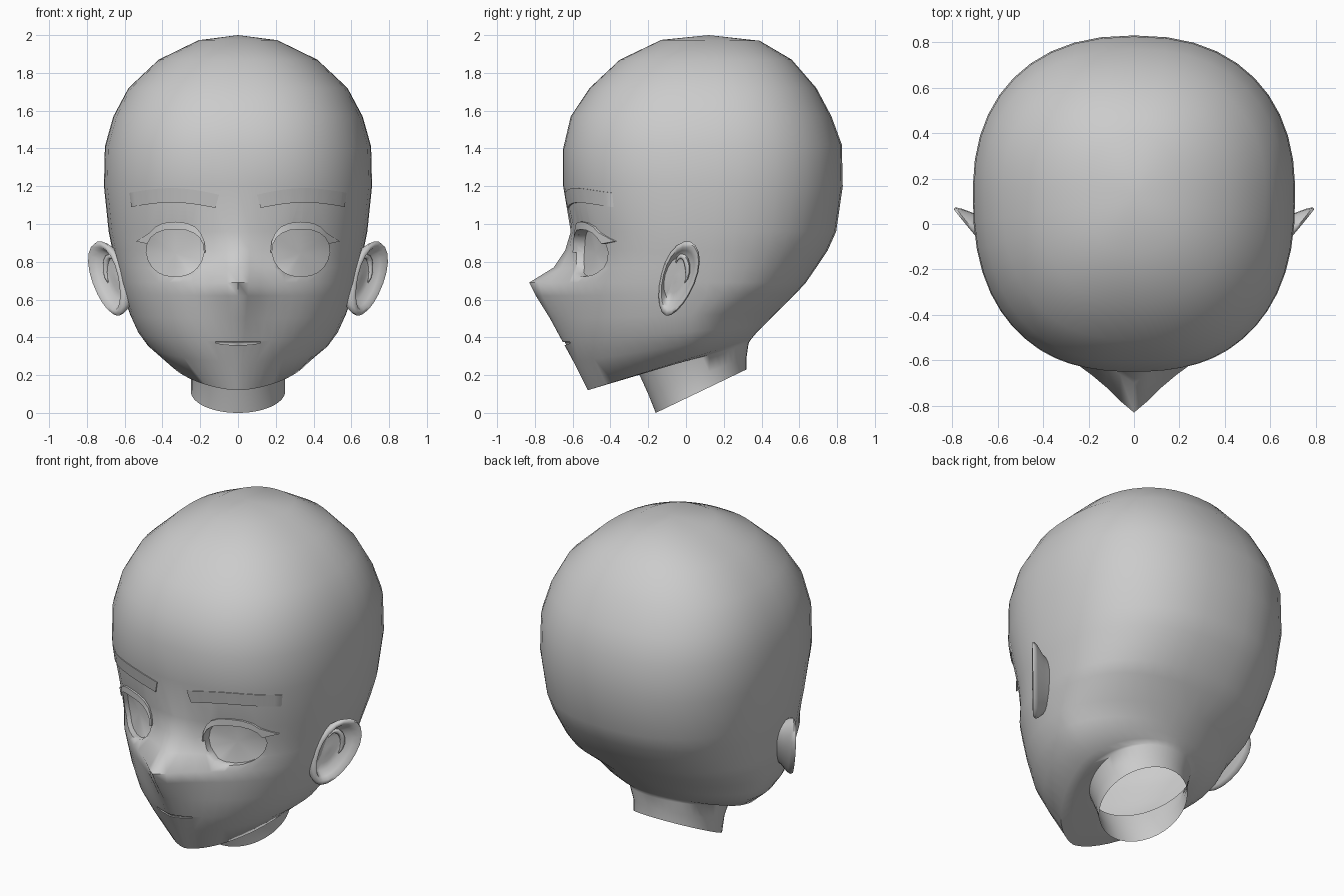
import bpy, bmesh, math
from mathutils import Vector
from mathutils.bvhtree import BVHTree

if "Cube" in bpy.data.objects:
    bpy.data.objects.remove(bpy.data.objects["Cube"])

grey = bpy.data.materials.new("plain grey")
grey.diffuse_color = (0.6, 0.6, 0.6, 1)
grey.use_nodes = True
grey.node_tree.nodes["Principled BSDF"].inputs["Base Color"].default_value = grey.diffuse_color


def make(name, verts, faces, angle=55):
    me = bpy.data.meshes.new(name)
    me.from_pydata(verts, [], faces)
    bm = bmesh.new()
    bm.from_mesh(me)
    bmesh.ops.remove_doubles(bm, verts=bm.verts, dist=1e-5)
    bmesh.ops.recalc_face_normals(bm, faces=bm.faces)
    bm.to_mesh(me)
    bm.free()
    me.materials.append(grey)
    ob = bpy.data.objects.new(name, me)
    bpy.context.collection.objects.link(ob)
    if angle:
        smooth(ob, angle)
    return ob


def activate(ob):
    bpy.ops.object.select_all(action='DESELECT')
    ob.select_set(True)
    bpy.context.view_layer.objects.active = ob


def smooth(ob, angle):
    activate(ob)
    bpy.ops.object.shade_smooth_by_angle(angle=math.radians(angle))


def loft(rings):
    n = len(rings[0])
    faces = [(r*n + i, r*n + (i+1) % n, (r+1)*n + (i+1) % n, (r+1)*n + i)
             for r in range(len(rings)-1) for i in range(n)]
    return [p for r in rings for p in r], faces


def power(v, e):
    return math.copysign(abs(v)**e, v)


# Head and neck: tilted rings (front y, front z, back y, back z, half width)
RINGS = [
    (-.13, 1.975, .39, 1.97, .21),
    (-.35, 1.87, .56, 1.87, .42),
    (-.51, 1.72, .69, 1.72, .58),
    (-.61, 1.57, .77, 1.57, .66),
    (-.65, 1.40, .825, 1.42, .705),
    (-.65, 1.20, .83, 1.20, .71),
    (-.585, .96, .795, .96, .685),
    (-.57, .86, .75, .86, .665),
    (-.57, .77, .69, .77, .645),
    (-.57, .69, .635, .69, .628),
    (-.58, .62, .58, .63, .61),
    (-.59, .50, .48, .53, .57),
    (-.605, .38, .41, .46, .53),
    (-.575, .27, .37, .42, .48),
    (-.52, .12, .345, .39, .375),
    (-.42, .15, .335, .375, .32),
    (-.25, .21, .33, .36, .275),
    (-.20, .10, .32, .29, .25),
    (-.16, .00, .32, .23, .25),
]
# Nose bulge of the rings from the brow down to the chin
NOSE = dict(zip(range(6, 14), (.025, .07, .13, .26, .215, .13, .05, .02)))
HALF = 24


def ring(index, yf, zf, yb, zb, w):
    jaw, neck = 11 <= index <= 15, index > 15
    yc = .08 if neck else .02 if jaw else .03 + .1*min(zf/1.2, 1)
    nf = 2.0 if neck else 1.5 + .9*min(zf/.7, 1)
    nb = 1.85 if jaw else 2.0 if neck else 2.3
    spread = .19 if index > 8 else .12
    pts = []
    for k in range(2*HALF):
        side = 1 if k <= HALF else -1
        t = math.pi*(min(k, 2*HALF-k)/HALF)**1.25
        c, s = math.cos(t), max(math.sin(t), 0)
        n = nf if c > 0 else nb
        x = w*s**(2/n)
        y = yc + ((yf-yc) if c > 0 else (yb-yc))*abs(c)**(2/n)
        z = zf + (zb-zf)*(y-yf)/(yb-yf)
        if c > 0:
            y -= NOSE.get(index, 0)*math.exp(-(math.hypot(x, .025)-.025)/spread)
        pts.append((side*x, y, z))
    return pts


verts, faces = loft([ring(i, *r) for i, r in enumerate(RINGS)])
N = 2*HALF
crown = len(verts)
verts.append((0, .12, 2.0))
faces += [(crown, (i+1) % N, i) for i in range(N)]
faces.append(tuple(range(crown-N, crown)))      # temporary neck cap
head = make("head", verts, faces, None)
bm = bmesh.new()
bm.from_mesh(head.data)
tree = BVHTree.FromBMesh(bm)
bm.free()


def face_y(x, z):
    hit = tree.ray_cast(Vector((x, -2, z)), Vector((0, 1, 0)))[0]
    return hit.y if hit else -.35


def carve(outline, depth):
    # Recess whose floor follows the face
    n = len(outline)
    cx = sum(p[0] for p in outline)/n
    cz = sum(p[1] for p in outline)/n
    v, f = loft([[(x, -1.2, z) for x, z in outline],
                 [(x, face_y(x, z)+depth, z) for x, z in outline]])
    v.append((cx, face_y(cx, cz)+depth, cz))
    f += [(n+i, n+(i+1) % n, 2*n) for i in range(n)] + [tuple(range(n))]
    cutter = make("recess_cutter", v, f, None)
    cutter.hide_render = True
    mod = head.modifiers.new("recess", 'BOOLEAN')
    mod.operation, mod.solver, mod.object = 'DIFFERENCE', 'EXACT', cutter
    activate(head)
    bpy.ops.object.modifier_apply(modifier=mod.name)
    bpy.data.objects.remove(cutter)


def slab(name, low, high, lift, depth):
    # Strip lying on the face between two edge lines
    rings = []
    for (xa, za), (xb, zb) in zip(low, high):
        ya, yb = face_y(xa, za), face_y(xb, zb)
        rings.append([(xa, ya-lift, za), (xb, yb-lift*.6, zb),
                      (xb, yb+depth, zb), (xa, ya+depth, za)])
    v, f = loft(rings)
    f += [(0, 1, 2, 3), tuple(range(len(v)-4, len(v)))]
    return make(name, v, f, 45)


def eye_point(degrees, rx, rz):
    # Rounded eye shape, narrower towards the bottom
    c, s = math.cos(math.radians(degrees)), math.sin(math.radians(degrees))
    x = rx*power(c, .8)*(1 if s > 0 else 1 + .15*s)
    return (.333 + x, .85 + rz*power(s, .85))


LID = [eye_point(180 - 18*i, .153, .122) for i in range(10)]
LOWER = [eye_point(-18*i, .153, .128) for i in range(10)]
LASH_TOP = [eye_point(180 - 18*i, .161, .162) for i in range(9)] + [(.54, .908)]
# Rows of the ear shell: outline scale, offset from the rim
EAR_RINGS = [(.6, -.16), (.75, -.08), (.95, -.035), (1.0, -.012), (.95, .002),
             (.85, 0), (.76, -.02), (.62, -.05), (.4, -.055), (.12, -.05)]


def ear_x(y, z):
    return .63 + .03*(z-.52) + .82*(y+.12)


def ear_point(a, s):
    # Tilted egg in the side plane
    c, sn = math.cos(a), math.sin(a)
    u = .206*s*sn
    v = s*(.092*c*(1 + .15*sn) + .005*sn + .008)
    return -.05 + .29*u + .957*v, .713 + .957*u - .29*v


for side, label in ((1, "left"), (-1, "right")):
    def flip(pts):
        return [(side*x, z) for x, z in pts]

    # Eye socket and upper lash
    carve(flip(LID + LOWER), .04)
    slab(label + "_eyelash", flip(LID), flip(LASH_TOP), .022, .035)

    # Eyebrow
    us = [i/20 for i in range(21)]
    slab(label + "_eyebrow",
         flip([(.12+.445*u, 1.085+.005*u+.026*math.sin(math.pi*u)) for u in us]),
         flip([(.10+.475*u, 1.155+.010*u+.030*math.sin(math.pi*u)) for u in us]),
         .009, .0005)

    # Ear: flared shell with rolled rim and hollow
    rings = []
    for s, off in EAR_RINGS:
        pts = [ear_point(math.tau*k/20, s) for k in range(20)]
        rings.append([(side*(ear_x(y, z)+off), y, z) for y, z in pts])
    v, f = loft(rings)
    f.append(tuple(range(len(v)-20, len(v))))
    make(label + "_ear", v, f, 60)

    # Small ridge inside the ear
    rings = []
    for i in range(9):
        a = math.radians(-60 + 26*i)
        y, z = -.025+.035*math.cos(a), .755+.075*math.sin(a)
        r = .003+.013*math.sin(math.pi*i/8)
        rings.append([(side*(ear_x(y, z)-.04+r*math.sin(b)),
                       y+r*math.cos(b)*math.cos(a), z+r*math.cos(b)*math.sin(a))
                      for b in [math.tau*k/6 for k in range(6)]])
    v, f = loft(rings)
    make(label + "_ear_ridge", v, f, 60)

# Mouth groove
xs = [-.12+.03*i for i in range(9)]
carve([(x, .359+.7*x*x) for x in xs] + [(x, .375+.1*x*x) for x in reversed(xs)], .01)

# Open the neck
bm = bmesh.new()
bm.from_mesh(head.data)
cap = [f for f in bm.faces if len(f.verts) > 40 and f.calc_center_median().z < .2]
bmesh.ops.delete(bm, geom=cap, context='FACES')
bm.to_mesh(head.data)
bm.free()
smooth(head, 64)
